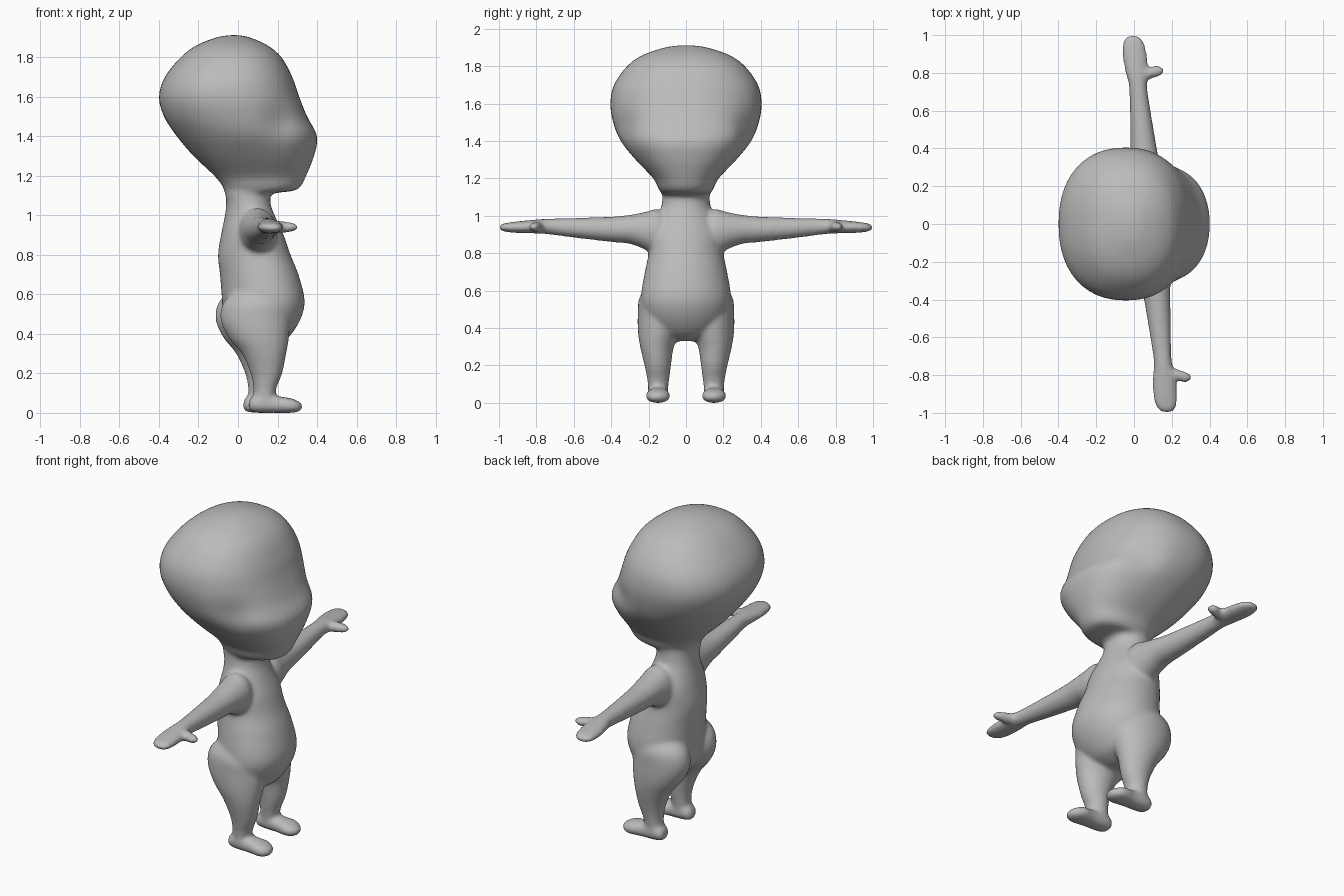
import bpy
import bmesh
import math

cube = bpy.data.objects.get("Cube")
if cube:
    bpy.data.objects.remove(cube)

SEGMENTS = 48
STEPS = 6
YAW = 0.09  # the body below the neck is turned slightly


def spline(a, b, c, d, t):
    """Catmull-Rom blend of four rows."""
    return [q + t * (r - p) / 2 + t * t * (p - 2.5 * q + 2 * r - s / 2)
            + t ** 3 * (1.5 * (q - r) + (s - p) / 2)
            for p, q, r, s in zip(a, b, c, d)]


def smooth_rows(rows):
    padded = [rows[0]] + rows + [rows[-1]]
    result = []
    for i in range(len(rows) - 1):
        for k in range(STEPS):
            result.append(spline(*padded[i:i + 4], k / STEPS))
    return result + [rows[-1]]


def loft(bm, rows, place, power=2.0):
    """Closed tube; each row is position, low a, high a, low b, high b."""
    rings = []
    for t, a_low, a_high, b_low, b_high in smooth_rows(rows):
        ring = []
        for k in range(SEGMENTS):
            angle = math.tau * k / SEGMENTS
            u, v = (math.copysign(abs(f) ** (2 / power), f)
                    for f in (math.cos(angle), math.sin(angle)))
            a = (a_low + a_high + u * (a_high - a_low)) / 2
            b = (b_low + b_high + v * (b_high - b_low)) / 2
            ring.append(bm.verts.new(place(t, a, b)))
        rings.append(ring)
    for low, high in zip(rings, rings[1:]):
        for k in range(SEGMENTS):
            n = (k + 1) % SEGMENTS
            bm.faces.new((low[k], low[n], high[n], high[k]))
    bm.faces.new(rings[0])
    bm.faces.new(rings[-1])


def widths(rows):
    """Rows with a symmetric half width become full rows."""
    return [(t, low, high, -half, half) for t, low, high, half in rows]


# Profiles: height, back, front, half width
HEAD = widths([
    (1.08, -.06, .16, .12), (1.11, -.065, .18, .125), (1.125, -.07, .285, .135),
    (1.15, -.08, .32, .15), (1.2, -.12, .345, .175), (1.3, -.225, .385, .27),
    (1.4, -.31, .4, .35), (1.5, -.375, .35, .39), (1.6, -.4, .31, .405),
    (1.7, -.37, .275, .385), (1.8, -.29, .22, .315), (1.86, -.21, .15, .23),
    (1.9, -.11, .06, .11), (1.912, -.04, 0, .02)])
TORSO = widths([
    (.33, .06, .16, .06), (.36, 0, .23, .14), (.42, -.05, .285, .2),
    (.5, -.075, .325, .235), (.58, -.08, .335, .24), (.7, -.09, .305, .22),
    (.8, -.1, .265, .2), (.9, -.085, .23, .195), (1, -.065, .185, .15),
    (1.06, -.06, .165, .13), (1.15, -.06, .16, .125)])
# Height, back, front, inner side, outer side
LEG = [(.04, .06, .17, .1, .2), (.12, .065, .18, .09, .207), (.2, .05, .21, .08, .222),
       (.3, .005, .23, .065, .245), (.38, -.06, .245, .03, .257),
       (.47, -.1, .25, .02, .258), (.56, -.085, .24, .03, .25), (.63, -.01, .15, .08, .2)]
# Forward position, inner side, outer side, bottom, top
FOOT = [(.04, .13, .17, .025, .045), (.055, .105, .195, .006, .08),
        (.11, .095, .205, 0, .1), (.18, .095, .205, 0, .085), (.25, .085, .215, 0, .075),
        (.29, .1, .2, .005, .06), (.312, .13, .17, .02, .045)]
# Outward position, back, front, bottom, top
ARM = [(.08, -.07, .07, .84, .99), (.15, -.095, .095, .79, 1.035), (.22, -.09, .09, .82, 1.02),
       (.3, -.08, .08, .85, 1.005), (.4, -.07, .07, .86, .995), (.6, -.055, .055, .883, .988),
       (.73, -.048, .048, .9, .985), (.8, -.06, .06, .905, .98), (.9, -.068, .062, .908, .97),
       (.97, -.056, .05, .915, .96), (1, -.025, .02, .928, .946)]
# Forward reach, then outward span and height span
THUMB = [(.0, .75, .85, .91, .975), (.06, .765, .83, .912, .97),
         (.11, .78, .84, .915, .965), (.145, .795, .825, .93, .95)]


def arm_x(y):
    return .087 - YAW * y


def yawed(x, y, z):
    blend = min(max((1.15 - z) / .15, 0), 1)
    return (x - YAW * y * blend, y, z)


bm = bmesh.new()


def head_point(z, x, y):
    # Pinch the temples between the skull and the cheeks
    dent = math.exp(-((x - .22) / .09) ** 2 - ((z - 1.46) / .1) ** 2)
    return (x, y * (1 - .08 * dent), z)


loft(bm, HEAD, head_point, 2.25)
loft(bm, TORSO, lambda z, x, y: yawed(x, y, z), 2.1)

# Limbs on both sides
for side in (1, -1):
    loft(bm, LEG, lambda z, x, y: yawed(x, side * y, z))
    loft(bm, FOOT, lambda x, y, z: yawed(x, side * y, z), 2.3)
    loft(bm, ARM, lambda y, x, z: (x + arm_x(side * y), side * y, z))
    loft(bm, THUMB, lambda x, y, z: (x + arm_x(side * y), side * y, z))

bmesh.ops.recalc_face_normals(bm, faces=bm.faces)
mesh = bpy.data.meshes.new("figure_body")
bm.to_mesh(mesh)
bm.free()
body = bpy.data.objects.new("figure_body", mesh)
bpy.context.collection.objects.link(body)

# One plain grey
grey = bpy.data.materials.new("plain_grey")
grey.use_nodes = True
colour = (.5, .5, .5, 1)
grey.diffuse_color = colour
grey.node_tree.nodes["Principled BSDF"].inputs["Base Color"].default_value = colour
mesh.materials.append(grey)

# Fuse the parts into one soft skin
fuse = body.modifiers.new("fuse", "REMESH")
fuse.mode = "VOXEL"
fuse.voxel_size = .011
fuse.use_smooth_shade = True
soften = body.modifiers.new("soften", "SMOOTH")
soften.factor = .5
soften.iterations = 10
